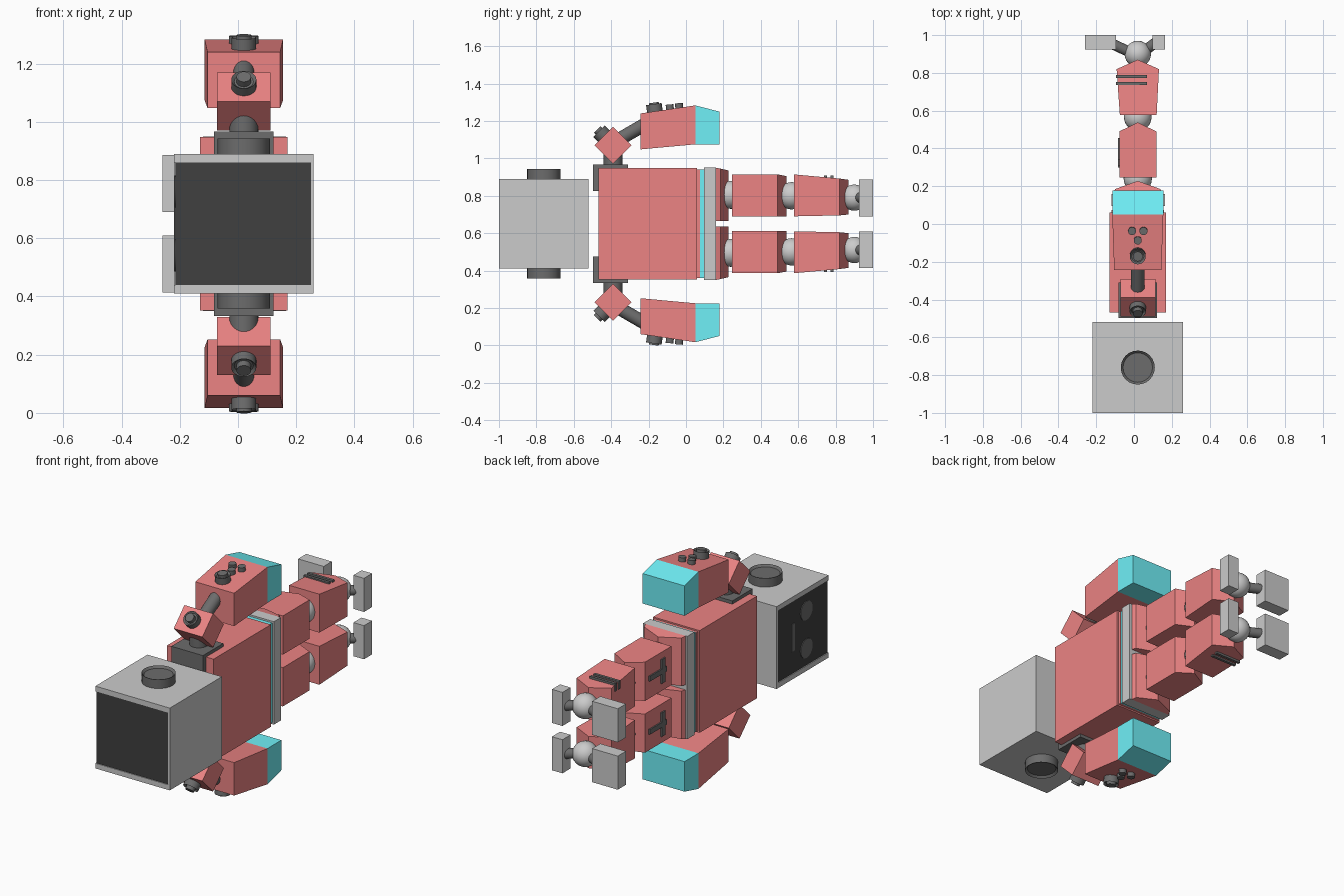
import bpy, bmesh, math
from mathutils import Vector, Matrix

if "Cube" in bpy.data.objects:
    bpy.data.objects.remove(bpy.data.objects["Cube"])

CX, CZ = 0.02, 0.65          # robot lies along y; its sides mirror about z = CZ


def material(name, rgb):
    m = bpy.data.materials.new(name)
    m.diffuse_color = (*rgb, 1)
    m.use_nodes = True
    m.node_tree.nodes["Principled BSDF"].inputs["Base Color"].default_value = m.diffuse_color
    return m


RED = material("red", (0.84, 0.23, 0.23))
DARK = material("dark", (0.15, 0.15, 0.15))
BLACK = material("black", (0.05, 0.05, 0.05))
CYAN = material("cyan", (0.16, 0.87, 0.93))
GREY = None


def finish(bm, name, mat, mirror=False, smooth=False):
    bmesh.ops.recalc_face_normals(bm, faces=bm.faces)
    sides = ["upper_", "lower_"] if mirror else [""]
    for i, side in enumerate(sides):
        if i:
            for v in bm.verts:
                v.co.z = 2 * CZ - v.co.z
            bmesh.ops.reverse_faces(bm, faces=bm.faces)
        me = bpy.data.meshes.new(side + name)
        bm.to_mesh(me)
        ob = bpy.data.objects.new(side + name, me)
        bpy.context.collection.objects.link(ob)
        if mat:
            me.materials.append(mat)
        if smooth:
            bpy.ops.object.select_all(action='DESELECT')
            ob.select_set(True)
            bpy.context.view_layer.objects.active = ob
            bpy.ops.object.shade_smooth_by_angle(angle=math.radians(40))
    bm.free()


def box(name, x, y, z, mat=None, mirror=False):
    bm = bmesh.new()
    bmesh.ops.create_cube(bm, size=1)
    for v in bm.verts:
        v.co = [a + (b - a) * (c + 0.5) for (a, b), c in zip((x, y, z), v.co)]
    finish(bm, name, mat, mirror)


def rod(name, a, b, r, mat=DARK, mirror=True, n=24, rim=0):
    a, b = Vector(a), Vector(b)
    d = b - a
    bm = bmesh.new()
    M = Matrix.Translation((a + b) / 2) @ d.to_track_quat('Z', 'Y').to_matrix().to_4x4()
    bmesh.ops.create_cone(bm, cap_ends=True, segments=n, radius1=r, radius2=r,
                          depth=d.length, matrix=M)
    if rim:                   # recessed end cap
        bm.normal_update()
        top = max((f for f in bm.faces if len(f.verts) == n), key=lambda f: f.calc_center_median().dot(d))
        bmesh.ops.inset_region(bm, faces=[top], thickness=rim)
        bmesh.ops.translate(bm, verts=top.verts, vec=-d.normalized() * rim)
    finish(bm, name, mat, mirror, True)


def ball(name, c, r, mat=None):
    bm = bmesh.new()
    bmesh.ops.create_uvsphere(bm, u_segments=24, v_segments=14, radius=r,
                              matrix=Matrix.Translation(c))
    finish(bm, name, mat, True, True)


def prism(name, pts, mat):
    """Outline points (x, y, z_bottom, z_top) joined into a closed solid."""
    bm = bmesh.new()
    lo = [bm.verts.new((x, y, a)) for x, y, a, b in pts]
    hi = [bm.verts.new((x, y, b)) for x, y, a, b in pts]
    bm.faces.new(lo[::-1])
    bm.faces.new(hi)
    for i in range(len(pts)):
        j = (i + 1) % len(pts)
        bm.faces.new((lo[i], lo[j], hi[j], hi[i]))
    finish(bm, name, mat, True)


# Head: grey shell around a black core (face on -x, crown on -y)
box("head_back", (0.25, 0.26), (-1, -0.52), (0.41, 0.89))
box("head_base", (-0.22, 0.25), (-0.54, -0.52), (0.41, 0.89))
box("head_side", (-0.22, 0.25), (-1, -0.54), (0.86, 0.89), mirror=True)
box("head_screen", (-0.215, 0.25), (-0.995, -0.54), (0.44, 0.86), BLACK)
rod("eye", (-0.214, -0.80, 0.76), (-0.219, -0.80, 0.76), 0.055)
box("mouth", (-0.219, -0.214), (-0.69, -0.665), (0.57, 0.73), DARK)
rod("ear", (CX, -0.76, 0.885), (CX, -0.76, 0.942), 0.09, rim=0.012)

# Torso and waist layers
box("torso", (-0.13, 0.17), (-0.468, 0.06), (0.352, 0.948), RED)
box("torso_lip", (-0.12, 0.16), (0.06, 0.075), (0.36, 0.94), RED)
box("waist_band", (-0.115, 0.155), (0.075, 0.095), (0.36, 0.94), CYAN)
box("waist_plate", (-0.12, 0.165), (0.095, 0.16), (0.35, 0.95))
prism("hip_guard", [(-0.11, 0.16, 0.665, 0.95), (0.15, 0.16, 0.665, 0.95), (0.14, 0.185, 0.665, 0.945),
                    (CX, 0.228, 0.665, 0.935), (-0.10, 0.185, 0.665, 0.945)], RED)

# Shoulders and arms
box("shoulder_mount", (-0.082, 0.122), (-0.497, -0.31), (0.825, 0.967), DARK, True)
rod("shoulder_pin", (CX, -0.39, 0.95), (CX, -0.39, 1.03), 0.05)
bm = bmesh.new()
bmesh.ops.create_cube(bm, size=1, matrix=Matrix.Translation((CX, -0.39, 1.07))
                      @ Matrix.Rotation(math.pi / 4, 4, 'X') @ Matrix.Diagonal((0.185, 0.14, 0.14, 1)))
finish(bm, "shoulder", RED, True)
rod("shoulder_bolt", (CX, -0.43, 1.11), (CX, -0.465, 1.145), 0.043, rim=0.01)
rod("shoulder_bolt_cap", (CX, -0.455, 1.135), (CX, -0.475, 1.155), 0.025)
rod("upper_arm", (CX, -0.36, 1.10), (CX, -0.20, 1.193), 0.036)
prism("forearm", [(-0.105, -0.243, 1.048, 1.24), (0.145, -0.243, 1.048, 1.24),
                  (0.155, 0.05, 1.075, 1.283), (-0.115, 0.05, 1.075, 1.283)], RED)
prism("hand", [(-0.115, 0.05, 1.075, 1.283), (0.155, 0.05, 1.075, 1.283),
               (0.155, 0.178, 1.075, 1.25), (-0.115, 0.178, 1.075, 1.25)], CYAN)
rod("arm_knob", (CX, -0.165, 1.24), (CX, -0.172, 1.29), 0.042, rim=0.01)
rod("arm_knob_cap", (CX, -0.168, 1.27), (CX, -0.172, 1.298), 0.026)
for i, (x, y) in enumerate([(-0.01, -0.035), (0.05, -0.035), (0.02, -0.085)]):
    rod(f"arm_button_{i}", (x, y, 1.255), (x, y - 0.003, 1.21 + 0.09 + y * 0.14), 0.021)

# Legs
ball("hip_joint", (CX, 0.24, 0.805), 0.075)
prism("thigh", [(x, y, 0.688, z) for x, y, z in
                [(-0.078, 0.245, 0.914), (0.118, 0.245, 0.914), (0.118, 0.49, 0.914),
                 (CX, 0.538, 0.905), (-0.078, 0.49, 0.914)]], RED)
box("thigh_stripe", (-0.086, -0.07), (0.30, 0.455), (0.79, 0.82), DARK, True)
box("thigh_crossbar", (-0.086, -0.07), (0.31, 0.345), (0.735, 0.875), DARK, True)
ball("knee_joint", (CX, 0.565, 0.80), 0.073)
prism("shin", [(x, y, a, b) for x, y, a, b in
               [(-0.075, 0.578, 0.69, 0.914), (0.12, 0.578, 0.69, 0.914), (0.132, 0.82, 0.695, 0.892),
                (CX, 0.87, 0.70, 0.885), (-0.092, 0.82, 0.695, 0.892)]], RED)
for i, y in enumerate((0.745, 0.78)):
    box(f"shin_stripe_{i}", (-0.094, 0.07), (y - 0.008, y + 0.008), (0.86, 0.907), DARK, True)

# Ankles and feet
rod("ankle_pin", (CX, 0.82, 0.79), (CX, 0.90, 0.79), 0.035)
ball("ankle_joint", (CX, 0.90, 0.79), 0.07)
rod("toe_strut", (CX, 0.89, 0.79), (-0.14, 0.965, 0.79), 0.028)
rod("heel_strut", (CX, 0.89, 0.79), (0.12, 0.965, 0.79), 0.028)
box("toe", (-0.26, -0.095), (0.925, 1.0), (0.69, 0.886), GREY, True)
box("heel", (0.097, 0.165), (0.925, 1.0), (0.69, 0.886), GREY, True)
